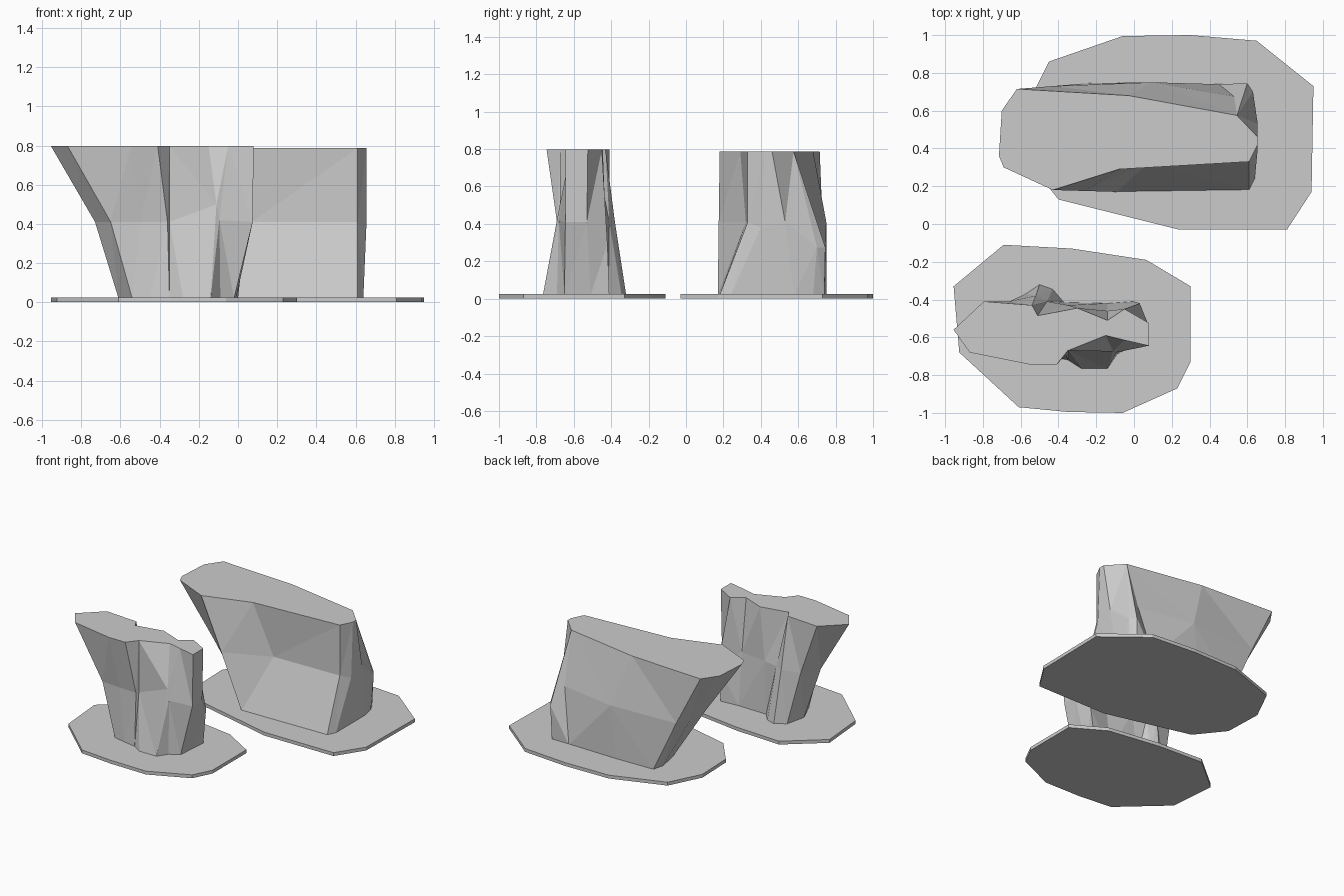
import bpy, bmesh


def loft(name, rings):
    """Closed faceted solid through equal-length rings listed bottom to top."""
    bm = bmesh.new()
    loops = [[bm.verts.new(p) for p in ring] for ring in rings]
    n = len(loops[0])
    for low, high in zip(loops, loops[1:]):
        for i in range(n):
            j = (i + 1) % n
            bm.faces.new((low[i], low[j], high[j], high[i]))
    bm.faces.new(loops[0][::-1])
    bm.faces.new(loops[-1])
    bmesh.ops.remove_doubles(bm, verts=bm.verts, dist=0.001)
    bmesh.ops.triangulate(bm, faces=[f for f in bm.faces if len(f.verts) > 3],
                          ngon_method='EAR_CLIP')
    bmesh.ops.recalc_face_normals(bm, faces=bm.faces)
    mesh = bpy.data.meshes.new(name)
    bm.to_mesh(mesh)
    bm.free()
    obj = bpy.data.objects.new(name, mesh)
    bpy.context.collection.objects.link(obj)
    return obj


def plate(name, outline):
    return loft(name, [[(x, y, z) for x, y in outline] for z in (0, 0.025)])


def rock(name, columns, height):
    """Each column: top xy, middle xy (optional z), bottom xy."""
    top = [(*c[0], height) for c in columns]
    mid = [c[1] if len(c[1]) == 3 else (*c[1], 0.41) for c in columns]
    bottom = [(*c[2], 0.02) for c in columns]
    return loft(name, [bottom, mid, top])


# Thin base plates
plate("large_base", [
    (0.24, -0.03), (0.81, -0.03), (0.94, 0.17), (0.95, 0.73), (0.65, 0.97),
    (0.30, 1.00), (-0.06, 0.995), (-0.45, 0.86), (-0.57, 0.62),
    (-0.56, 0.33), (-0.40, 0.13)])
plate("small_base", [
    (-0.955, -0.33), (-0.925, -0.68), (-0.61, -0.97), (-0.35, -0.995),
    (-0.06, -1.0), (0.23, -0.87), (0.30, -0.73), (0.30, -0.33),
    (0.065, -0.19), (-0.33, -0.13), (-0.69, -0.11)])

# Large rock with an overhanging left end
rock("large_rock", [
    ((-0.43, 0.18), (-0.26, 0.175), (-0.09, 0.17)),
    ((-0.08, 0.29), (0.07, 0.32), (-0.09, 0.17)),
    ((0.61, 0.33), (0.61, 0.33), (0.61, 0.18)),
    ((0.655, 0.42), (0.655, 0.40, 0.38), (0.64, 0.24)),
    ((0.655, 0.46), (0.655, 0.53), (0.64, 0.58)),
    ((0.545, 0.575), (0.63, 0.70, 0.275), (0.62, 0.68)),
    ((0.545, 0.575), (0.60, 0.745, 0.275), (0.59, 0.74)),
    ((0.545, 0.575), (0.53, 0.675), (0.45, 0.74)),
    ((-0.03, 0.68), (0.10, 0.75), (0.05, 0.75)),
    ((-0.62, 0.715), (-0.43, 0.73), (-0.25, 0.745)),
    ((-0.70, 0.60), (-0.48, 0.635), (-0.27, 0.66)),
    ((-0.715, 0.36), (-0.47, 0.43), (-0.24, 0.50)),
    ((-0.69, 0.30), (-0.43, 0.325), (-0.18, 0.35))], 0.787)

# Small rock with notched sides
rock("small_rock", [
    ((-0.955, -0.56), (-0.73, -0.55), (-0.61, -0.52)),
    ((-0.87, -0.68), (-0.65, -0.67), (-0.54, -0.68)),
    ((-0.545, -0.745), (-0.50, -0.68), (-0.45, -0.70)),
    ((-0.41, -0.745), (-0.36, -0.69), (-0.35, -0.72)),
    ((-0.35, -0.67), (-0.35, -0.67), (-0.28, -0.765)),
    ((-0.15, -0.59), (-0.11, -0.675, 0.50), (-0.14, -0.765)),
    ((-0.05, -0.615), (-0.095, -0.68, 0.42), (-0.09, -0.69)),
    ((0.08, -0.645), (0.075, -0.645), (-0.02, -0.65)),
    ((0.08, -0.525), (0.075, -0.53), (-0.01, -0.51)),
    ((-0.05, -0.45), (0.03, -0.42, 0.29), (0.00, -0.41)),
    ((-0.14, -0.51), (-0.14, -0.46), (-0.14, -0.42)),
    ((-0.30, -0.445), (-0.35, -0.43), (-0.37, -0.415)),
    ((-0.51, -0.485), (-0.46, -0.41), (-0.43, -0.345)),
    ((-0.54, -0.43), (-0.52, -0.38), (-0.50, -0.32)),
    ((-0.795, -0.41), (-0.66, -0.41), (-0.575, -0.37))], 0.797)
